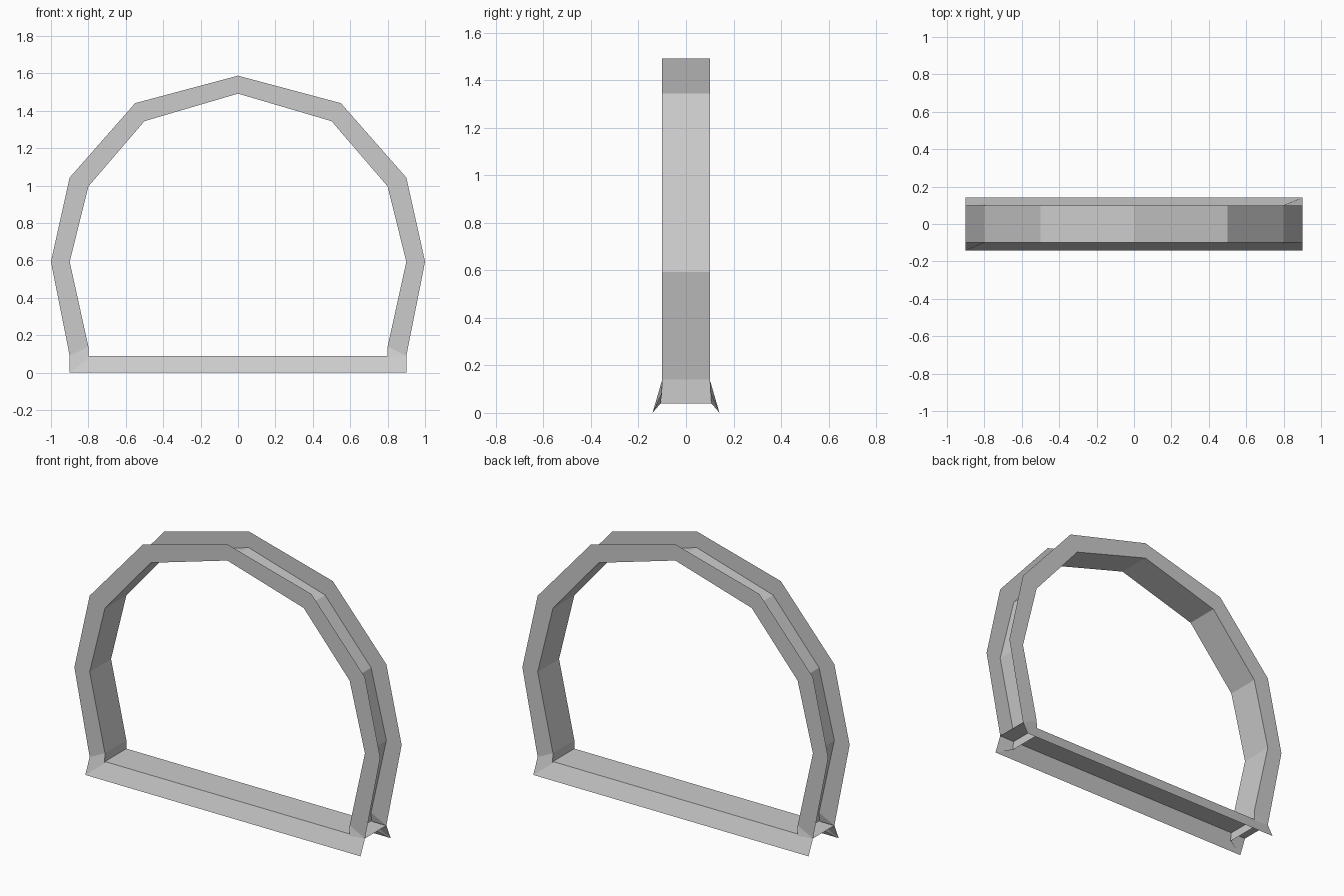
import bpy

if "Cube" in bpy.data.objects:
    bpy.data.objects.remove(bpy.data.objects["Cube"])


def loft(name, sections):
    """Join open cross-sections of equal length with strips of quads."""
    n = len(sections[0])
    verts = [p for s in sections for p in s]
    faces = []
    for k in range(len(sections) - 1):
        for j in range(n - 1):
            a, b = k * n + j, (k + 1) * n + j
            faces.append((a, a + 1, b + 1, b))
    mesh = bpy.data.meshes.new(name)
    mesh.from_pydata(verts, [], faces)
    mesh.update()
    obj = bpy.data.objects.new(name, mesh)
    bpy.context.collection.objects.link(obj)
    return obj


def channel(outer, inner, y_out=0.1, y_in=0.1):
    """U-shaped section, open on the outer side: front, inner and back wall."""
    (xo, zo), (xi, zi) = outer, inner
    return [(xo, -y_out, zo), (xi, -y_in, zi), (xi, y_in, zi), (xo, y_out, zo)]


# Left half of the arch, from the flared foot up to the apex
half = [
    channel((-0.9, 0.0), (-0.8, 0.04), 0.141, 0.107),
    channel((-0.9, 0.09), (-0.8, 0.14)),
    channel((-1.0, 0.593), (-0.9, 0.593)),
    channel((-0.9, 1.043), (-0.8, 0.996)),
    channel((-0.55, 1.441), (-0.5, 1.345)),
]
apex = channel((0, 1.588), (0, 1.492))
mirrored = [[(-x, y, z) for x, y, z in s] for s in reversed(half)]
loft("arch_frame", half + [apex] + mirrored)

# Base channel with flared front and back flanges, open below and at the ends
profile = [(-0.141, 0), (-0.1, 0.09), (0.1, 0.09), (0.141, 0)]
loft("base_channel", [[(x, y, z) for y, z in profile] for x in (0.9, -0.9)])
